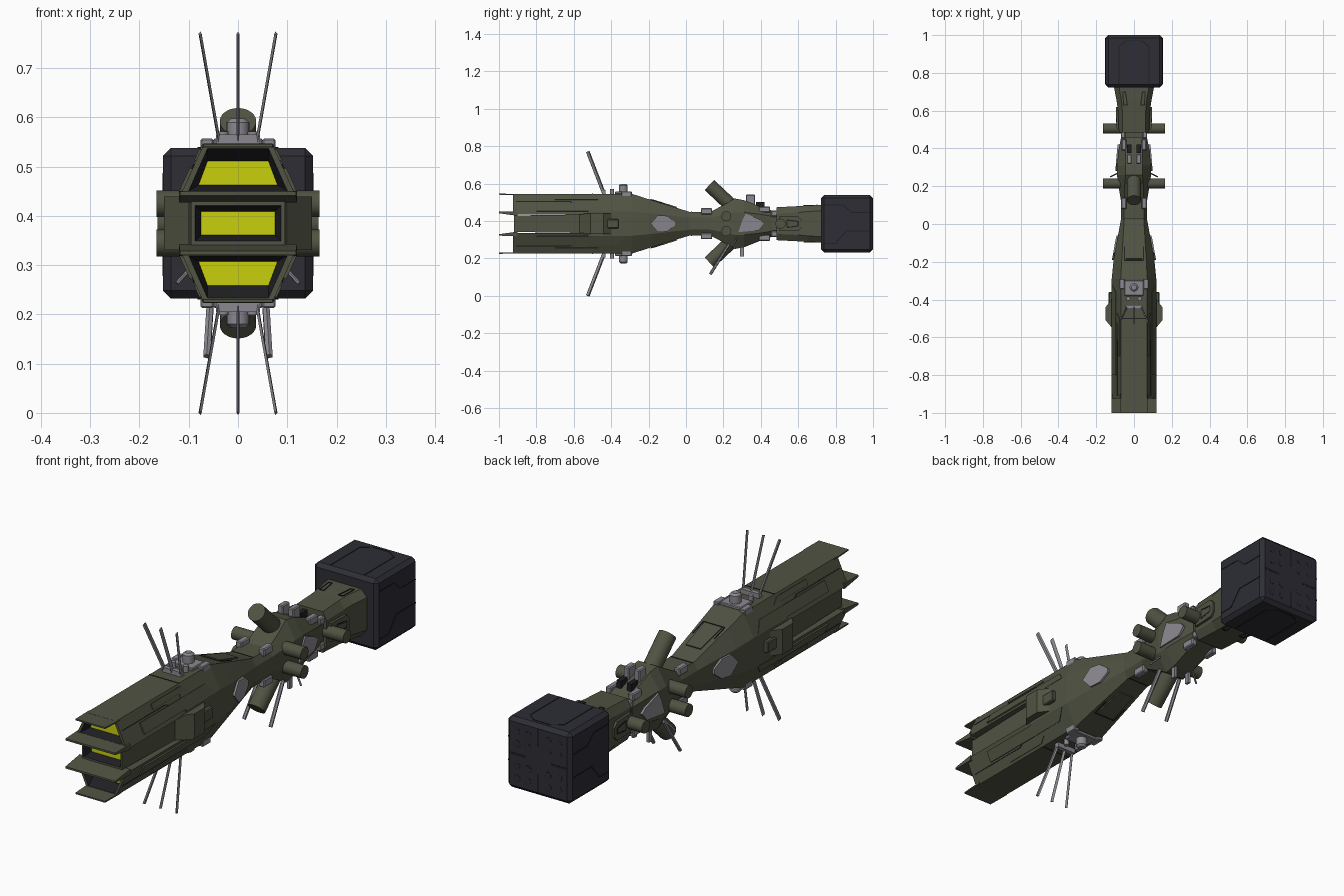
import bpy, bmesh, math
from mathutils import Vector, Matrix

if "Cube" in bpy.data.objects:
    bpy.data.objects.remove(bpy.data.objects["Cube"])

ZC = 0.385  # height of the ship's centre line; all z below are relative to it


def material(name, rgb):
    m = bpy.data.materials.new(name)
    m.diffuse_color = (*rgb, 1)
    m.use_nodes = True
    m.node_tree.nodes["Principled BSDF"].inputs["Base Color"].default_value = m.diffuse_color
    return m


OLIVE = material("olive hull", (0.080, 0.087, 0.055))
NAVY = material("dark navy", (0.026, 0.026, 0.036))
GREY = material("light grey", (0.26, 0.25, 0.28))
DARK = material("near black", (0.014, 0.014, 0.017))
YELLOW = material("engine yellow", (0.58, 0.62, 0.004))


def finish(name, bm, mats, mx=False, mz=False):
    """Mirror the mesh over x and/or z, then make the object."""
    for on, scale in ((mx, (-1, 1, 1)), (mz, (1, 1, -1))):
        if on:
            dup = bmesh.ops.duplicate(bm, geom=bm.verts[:] + bm.edges[:] + bm.faces[:])["geom"]
            bmesh.ops.scale(bm, vec=scale, verts=[g for g in dup if isinstance(g, bmesh.types.BMVert)])
    bmesh.ops.recalc_face_normals(bm, faces=bm.faces)
    me = bpy.data.meshes.new(name)
    bm.to_mesh(me)
    bm.free()
    for m in mats:
        me.materials.append(m)
    ob = bpy.data.objects.new(name, me)
    ob.location.z = ZC
    bpy.context.collection.objects.link(ob)
    return ob


def loft(name, rings, mats=(OLIVE,), bands=None, **kw):
    """Skin (y, [(x, z)...]) rings; bands gives a material per band, last one for the end cap."""
    bm = bmesh.new()
    vs = [[bm.verts.new((x, y, z)) for x, z in pts] for y, pts in rings]
    n = len(vs[0])
    bm.faces.new(vs[0])
    bm.faces.new(vs[-1]).material_index = bands[-1] if bands else 0
    for i in range(len(vs) - 1):
        for j in range(n):
            k = (j + 1) % n
            f = bm.faces.new((vs[i][j], vs[i][k], vs[i + 1][k], vs[i + 1][j]))
            f.material_index = bands[i] if bands else 0
    return finish(name, bm, mats, **kw)


def octo(y, tw, h, mw, mh):
    return y, [(tw, h), (mw, mh), (mw, -mh), (tw, -h), (-tw, -h), (-mw, -mh), (-mw, mh), (-tw, h)]


def box(name, lo, hi, mat, bevel=0, **kw):
    bm = bmesh.new()
    lo, hi = Vector(lo), Vector(hi)
    bmesh.ops.create_cube(bm, size=1, matrix=Matrix.Translation((lo + hi) / 2) @ Matrix.Diagonal((*(hi - lo), 1)))
    if bevel:
        bmesh.ops.bevel(bm, geom=bm.edges[:], offset=bevel, segments=1, affect='EDGES')
    return finish(name, bm, [mat], **kw)


def rod(name, a, b, r, mat, segs=20, r2=None, squash=1, **kw):
    bm = bmesh.new()
    a, b = Vector(a), Vector(b)
    m = Matrix.Translation((a + b) / 2) @ (b - a).to_track_quat('Z', 'Y').to_matrix().to_4x4()
    bmesh.ops.create_cone(bm, cap_ends=True, segments=segs, radius1=r, radius2=r2 or r,
                          depth=(b - a).length, matrix=m)
    if squash != 1:
        for v in bm.verts:
            t = (v.co - a).dot(b - a) / (b - a).length_squared
            cx = a.x + (b.x - a.x) * t
            v.co.x = cx + (v.co.x - cx) * squash
    ob = finish(name, bm, [mat], **kw)
    if segs > 8:
        ob.data.shade_smooth()
        ob.data.set_sharp_from_angle(angle=math.radians(35))
    return ob


def prism(name, pts, off, mat, **kw):
    """Plate: a polygon extruded both ways a little along off."""
    bm = bmesh.new()
    o = Vector(off)
    top = [bm.verts.new(Vector(p) + o) for p in pts]
    bot = [bm.verts.new(Vector(p) - o * 0.5) for p in pts]
    bm.faces.new(top)
    bm.faces.new(bot)
    for i in range(len(pts)):
        j = (i + 1) % len(pts)
        bm.faces.new((top[i], top[j], bot[j], bot[i]))
    return finish(name, bm, [mat], **kw)


def seam(name, pts, normal, mat=DARK, w=0.005, **kw):
    """Painted panel line along a path on a flat side."""
    n = Vector(normal).normalized()
    for a, b in zip(pts, pts[1:]):
        a, b = Vector(a), Vector(b)
        s = (b - a).cross(n).normalized() * w / 2
        prism(name, [a + s, b + s, b - s, a - s], n * 0.0015, mat, **kw)


# --- main hull and neck
loft("main_hull", [octo(-0.52, .07, .16, .12, .065), octo(-0.29, .07, .16, .118, .065),
                   octo(-0.19, .065, .128, .108, .055), octo(0.02, .052, .063, .07, .032),
                   octo(0.15, .052, .063, .07, .032)])

# --- upper and lower engine prongs with hollow nozzles
outer = [(-.07, .16), (.07, .16), (.12, .05), (-.12, .05)]
rim = [(-.062, .152), (.062, .152), (.1, .066), (-.1, .066)]
glow = [(-.062, .126), (.062, .126), (.08, .078), (-.08, .078)]
loft("engine_prong", [(-.5, outer), (-.925, outer), (-.925, rim), (-.89, glow), (-.885, glow)],
     (OLIVE, DARK, YELLOW), [0, 0, 1, 1, 2], mz=True)
prism("nozzle_top_lip", [(-.07, -1, .157), (.07, -1, .157), (.074, -.9, .155), (-.074, -.9, .155)], (0, 0, .004), OLIVE, mz=True)
loft("nozzle_flange", [(-.9, [(-.12, .066), (.12, .066), (.12, .042), (-.12, .042)]),
                       (-1, [(-.118, .064), (.118, .064), (.118, .056), (-.118, .056)])], mz=True)


# --- middle engine recessed between the prongs
def rect(x, z):
    return [(-x, z), (x, z), (x, -z), (-x, -z)]


loft("middle_engine", [(-.5, rect(.1, .05)), (-.92, rect(.095, .044)), (-.92, rect(.087, .036)),
                       (-.89, rect(.075, .024)), (-.885, rect(.075, .024))],
     (OLIVE, DARK, YELLOW), [0, 0, 1, 1, 2])
prism("side_pod", [(.1, -.57, -.036), (.125, -.54, -.036), (.15, -.51, -.036), (.15, -.44, -.036),
                   (.12, -.40, -.036), (.1, -.33, -.036)], (0, 0, .072), OLIVE, mx=True).location.z = ZC + .018
box("side_pod_cap", (.11, -.53, -.025), (.135, -.36, .025), OLIVE, .004, mx=True)


# --- raised armour and panel lines on the hull
def slope(t, y):
    return (.07 + .05 * t, y, .16 - .11 * t)


NS = Vector((.91, 0, .41))
prism("flank_armour", [slope(.45, -.8), slope(.45, -.36), slope(.85, -.32), slope(.85, -.8)], NS * .006, OLIVE, mx=True, mz=True)
prism("flank_strip", [slope(.1, -.7), slope(.1, -.5), slope(.3, -.47), slope(.3, -.7)], NS * .004, OLIVE, mx=True, mz=True)
seam("flank_seam", [slope(.38, -.91), slope(.38, -.62), slope(.6, -.57)], NS, w=.004, mx=True, mz=True)
NT = Vector((0, .3, .95))
prism("slope_panel", [(-.042, -.185, .127), (.042, -.185, .127), (.035, -.05, .085), (-.035, -.05, .085)], NT * .005, OLIVE, mz=True)
seam("slope_seam", [(-.05, -.12, .108), (-.05, -.19, .13), (.05, -.19, .13), (.05, -.12, .108)], NT, w=.004, mz=True)
seam("top_seam", [(-.07, -.5, .16), (.07, -.5, .16)], (0, 0, 1), w=.004, mz=True)
seam("neck_seam", [(-.052, .03, .063), (.052, .03, .063)], (0, 0, 1), w=.004, mz=True)

# --- grey hexagonal hatches on the flanks
prism("hull_hatch", [(.108, -.19, .0), (.1, -.15, .045), (.092, -.1, .042), (.083, -.06, .01),
                     (.083, -.06, -.01), (.092, -.1, -.042), (.1, -.15, -.045)], (.009, 0, 0), GREY, mx=True)
prism("block_hatch", [(.09, .28, -.045), (.09, .30, .015), (.089, .32, .055), (.082, .40, .02),
                      (.08, .42, 0), (.083, .39, -.035)], (.007, 0, 0), GREY, mx=True)

# --- antenna deck, above and below
box("antenna_deck", (-.05, -.38, .158), (.05, -.30, .172), GREY, .003, mz=True)
box("deck_clamp", (.05, -.345, .14), (.076, -.29, .172), GREY, .003, mx=True, mz=True)
box("antenna_rail", (-.045, -.45, .158), (.045, -.43, .18), GREY, mz=True)
rod("sensor_drum", (0, -.335, .165), (0, -.335, .205), .023, GREY, mz=True)
rod("sensor_cap", (0, -.335, .205), (0, -.335, .213), .023, GREY, r2=.014, mz=True)
rod("sensor_stud", (.03, -.395, .158), (.03, -.395, .186), .011, GREY, 12, mx=True, mz=True)
rod("centre_antenna", (0, -.44, .165), (0, -.525, .385), .010, GREY, 4, squash=.3, mz=True)
rod("side_antenna", (.038, -.44, .165), (.077, -.525, .385), .010, GREY, 4, squash=.35, mx=True, mz=True)

# --- turret block amidships
loft("turret_block", [octo(.13, .052, .063, .07, .032), octo(.20, .05, .1, .082, .045),
                      octo(.26, .045, .135, .09, .06), octo(.31, .045, .126, .09, .06),
                      octo(.40, .045, .09, .08, .05), octo(.46, .045, .07, .068, .04)])
rod("angled_turret", (0, .26, .08), (0, .125, .207), .037, OLIVE, 24, mz=True)
rod("cross_tank", (-.165, .215, .04), (.165, .215, .04), .027, OLIVE, mz=True)
box("neck_clamp", (.04, .08, .05), (.068, .14, .083), GREY, .004, mx=True, mz=True)
box("rear_clamp", (.04, .39, .06), (.066, .45, .092), GREY, .004, mx=True, mz=True)
box("top_sensor", (.012, .32, .10), (.038, .37, .155), GREY, .004, mx=True)
box("top_vent", (.014, .375, .08), (.036, .42, .115), DARK, mx=True)
rod("lower_gun", (.053, .23, -.11), (.063, .13, -.27), .008, GREY, 6, mx=True)
box("lower_fin", (.03, .29, -.175), (.042, .31, -.10), GREY, mx=True)
rod("side_spike", (.085, .27, -.08), (.124, .25, -.122), .004, GREY, 6, mx=True)

# --- rear neck and cargo adaptor
loft("rear_neck", [octo(.44, .045, .06, .065, .035), octo(.52, .045, .06, .065, .035)])
loft("cargo_adaptor", [octo(.485, .062, .088, .08, .055), octo(.60, .062, .094, .085, .06),
                       octo(.65, .066, .098, .092, .065), octo(.73, .08, .1, .107, .07)])
rod("rear_cross_tank", (-.163, .505, 0), (.163, .505, 0), .027, OLIVE)
box("adaptor_clamp", (.045, .455, .04), (.07, .495, .07), GREY, .004, mx=True, mz=True)
prism("adaptor_side_plate", [(.083, .50, -.04), (.083, .50, .04), (.088, .60, .04), (.088, .62, .02),
                             (.088, .62, -.02), (.088, .60, -.04)], (.008, 0, 0), OLIVE, mx=True)
seam("adaptor_side_seam", [(.093, .54, -.02), (.093, .54, .02), (.095, .60, .012), (.095, .60, -.012), (.093, .54, -.02)],
     (1, 0, 0), w=.006, mx=True)
seam("adaptor_top_seam", [(.035, .63, .098), (.055, .63, .098), (.06, .70, .1), (.045, .70, .1), (.035, .63, .098)],
     (0, 0, 1), w=.005, mx=True, mz=True)

# --- cargo block with panel lines and a dimpled back
box("cargo_block", (-.152, .722, -.153), (.152, 1.0, .153), NAVY, .016)
seam("cargo_top_seam", [(-.08, .74, .153), (-.08, .94, .153), (-.04, .97, .153), (.04, .97, .153),
                        (.08, .94, .153), (.08, .74, .153)], (0, 0, 1), mz=True)
seam("cargo_side_seam", [(.152, .74, -.105), (.152, .80, -.105), (.152, .855, -.04), (.152, .985, -.04)], (1, 0, 0), mx=True)
seam("cargo_side_seam_upper", [(.152, .74, .1), (.152, .84, .1), (.152, .885, .06), (.152, .985, .06)], (1, 0, 0), mx=True)
seam("cargo_back_slot", [(.06, .9995, 0), (.136, .9995, 0)], (0, 1, 0), w=.009, mx=True)
seam("cargo_back_slot_tall", [(0, .9995, .06), (0, .9995, .136)], (0, 1, 0), w=.009, mz=True)
for dx in (.048, .1):
    for dz in (.048, .1):
        rod("launch_dimple", (dx, .99, dz), (dx, 1.0, dz), .017, DARK, 12, mx=True, mz=True)
        rod("launch_dimple_core", (dx, .99, dz), (dx, 1.001, dz), .012, NAVY, 12, mx=True, mz=True)
